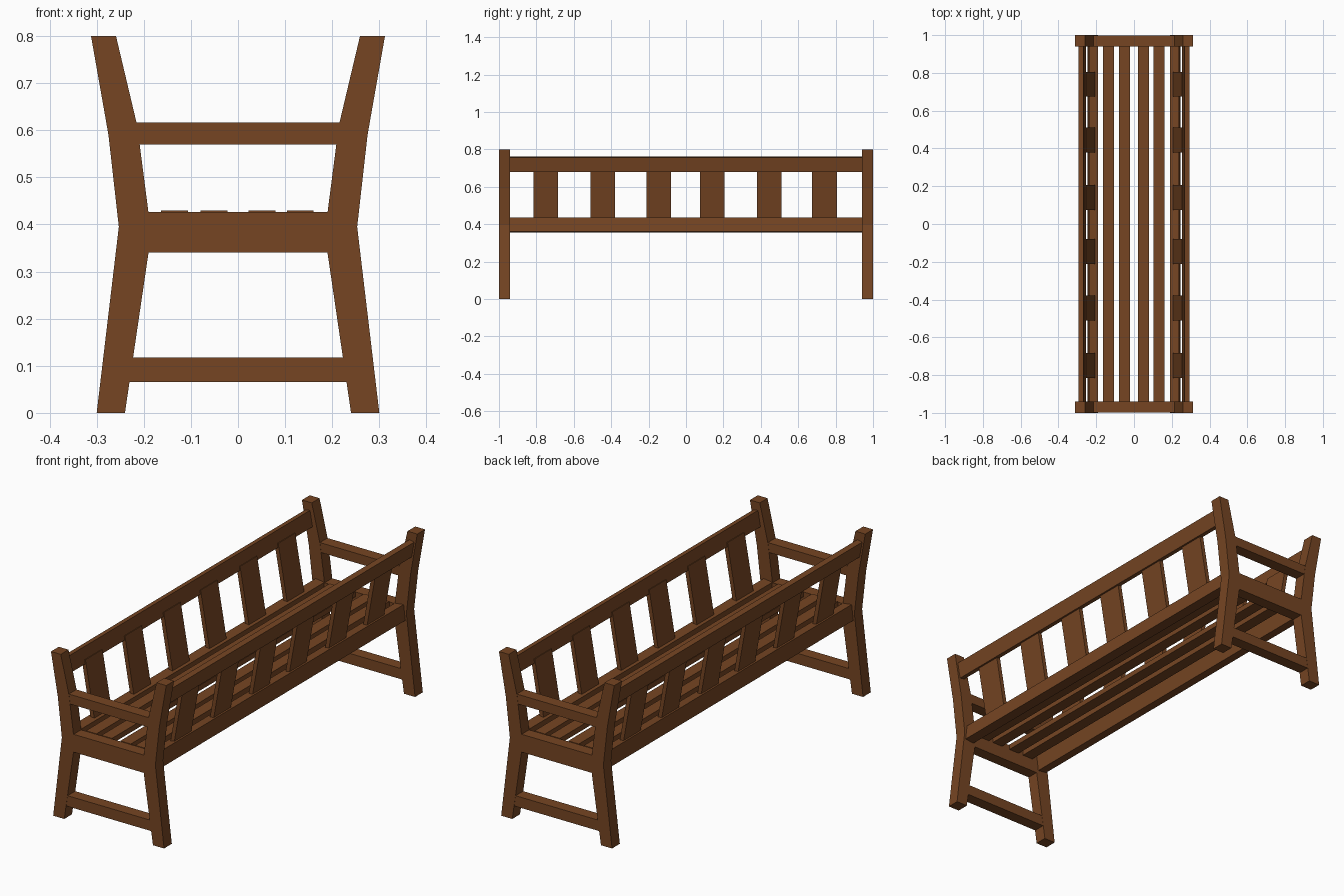
import bpy, bmesh, math
from mathutils import Matrix, Vector

if "Cube" in bpy.data.objects:
    bpy.data.objects.remove(bpy.data.objects["Cube"])

wood = bpy.data.materials.new("brown wood")
wood.diffuse_color = (0.18, 0.06, 0.0165, 1)
wood.use_nodes = True
wood.node_tree.nodes["Principled BSDF"].inputs["Base Color"].default_value = wood.diffuse_color


def finish(name, bm):
    bmesh.ops.recalc_face_normals(bm, faces=bm.faces)
    mesh = bpy.data.meshes.new(name)
    bm.to_mesh(mesh)
    bm.free()
    mesh.materials.append(wood)
    ob = bpy.data.objects.new(name, mesh)
    bpy.context.collection.objects.link(ob)
    return ob


def box(name, center, size, lean=0.0):
    """Box, optionally leaning in x (degrees about y)."""
    bm = bmesh.new()
    bmesh.ops.create_cube(bm, size=1)
    bmesh.ops.transform(bm, verts=bm.verts, matrix=Matrix.Translation(center)
                        @ Matrix.Rotation(math.radians(lean), 4, 'Y')
                        @ Matrix.Diagonal((*size, 1)))
    return finish(name, bm)


def extrude_y(name, pts, y0, y1):
    """Extrude an x-z outline along y."""
    bm = bmesh.new()
    f = bm.faces.new([bm.verts.new((x, y0, z)) for x, z in pts])
    r = bmesh.ops.extrude_face_region(bm, geom=[f])
    bmesh.ops.translate(bm, vec=(0, y1 - y0, 0),
                        verts=[v for v in r["geom"] if isinstance(v, bmesh.types.BMVert)])
    return finish(name, bm)


# bent leg outline, right-hand side
LEG = [(0.24, 0), (0.30, 0), (0.253, 0.395), (0.275, 0.59), (0.312, 0.80),
       (0.259, 0.80), (0.214, 0.61), (0.19, 0.425), (0.19, 0.34)]

for end in (-1, 1):
    # legs
    for side in (-1, 1):
        extrude_y("leg", [(side * x, z) for x, z in LEG], end * 1.0, end * 0.94)
    # end frame crosspieces, ends cut to the leg angle
    for name, z0, z1, x0, x1 in (("armrest", 0.57, 0.617, 0.209, 0.216),
                                 ("end_seat_rail", 0.34, 0.427, 0.19, 0.19),
                                 ("foot_stretcher", 0.066, 0.118, 0.231, 0.223)):
        extrude_y(name, [(-x0, z0), (x0, z0), (x1, z1), (-x1, z1)],
                  end * 0.999, end * 0.941)

for side in (-1, 1):
    # long rails and upright back slats
    box("back_top_rail", (side * 0.275, 0, 0.72), (0.027, 1.88, 0.078), side * 10)
    box("side_seat_rail", (side * 0.219, 0, 0.395), (0.048, 1.88, 0.076), side * -7)
    for y in (-0.75, -0.445, -0.145, 0.14, 0.445, 0.74):
        box("back_slat", (side * 0.239, y, 0.56), (0.02, 0.132, 0.29), side * 10)

# seat slats
for x in (-0.135, -0.051, 0.051, 0.132):
    box("seat_slat", (x, 0, 0.417), (0.057, 1.884, 0.026))
